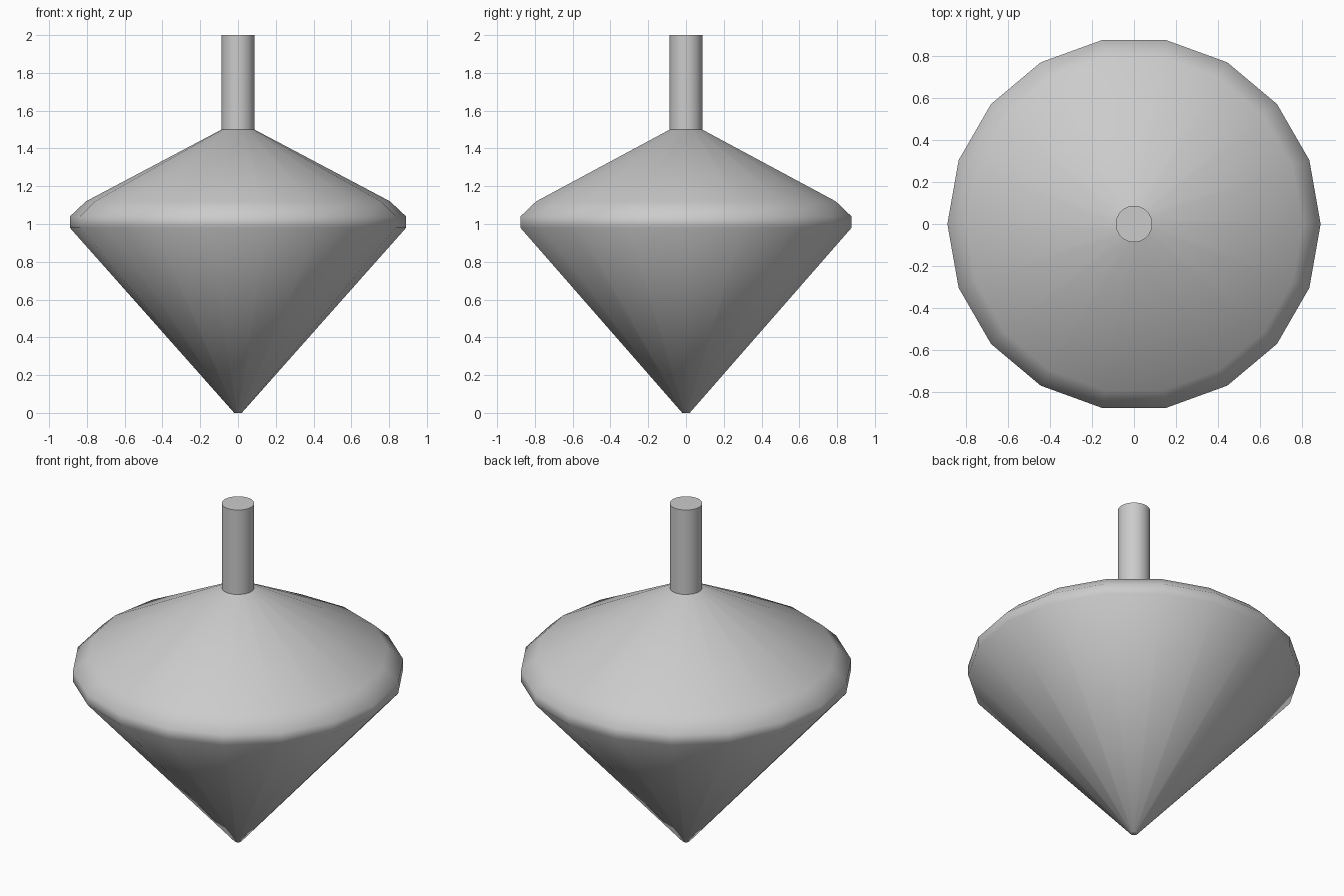
import bpy
import bmesh
from math import cos, sin, tau, radians

cube = bpy.data.objects.get("Cube")
if cube:
    bpy.data.objects.remove(cube, do_unlink=True)

grey = bpy.data.materials.new("grey")
grey.use_nodes = True
colour = (0.6, 0.6, 0.6, 1)
grey.diffuse_color = colour
grey.node_tree.nodes["Principled BSDF"].inputs["Base Color"].default_value = colour


def lathe(name, profile, sides, angle):
    """Revolve a (radius, height) profile about z and cap both ends."""
    bm = bmesh.new()
    rings = [[bm.verts.new((r * cos(tau * i / sides), r * sin(tau * i / sides), z))
              for i in range(sides)] for r, z in profile]
    for low, high in zip(rings, rings[1:]):
        for i in range(sides):
            j = (i + 1) % sides
            bm.faces.new((low[i], low[j], high[j], high[i]))
    bm.faces.new(rings[0][::-1])
    bm.faces.new(rings[-1])
    mesh = bpy.data.meshes.new(name)
    bm.to_mesh(mesh)
    bm.free()
    mesh.materials.append(grey)
    obj = bpy.data.objects.new(name, mesh)
    bpy.context.collection.objects.link(obj)
    bpy.ops.object.select_all(action='DESELECT')
    obj.select_set(True)
    bpy.context.view_layer.objects.active = obj
    bpy.ops.object.shade_smooth_by_angle(angle=radians(angle))
    return obj


# Spinning body: pointed lower cone, rounded rim, shallow upper cone
lathe("top_body", [(0.02, 0), (0.89, 0.98), (0.89, 1.04), (0.805, 1.12), (0.087, 1.5)], 18, 60)

# Handle
lathe("stem", [(0.087, 1.49), (0.087, 2)], 48, 40)
